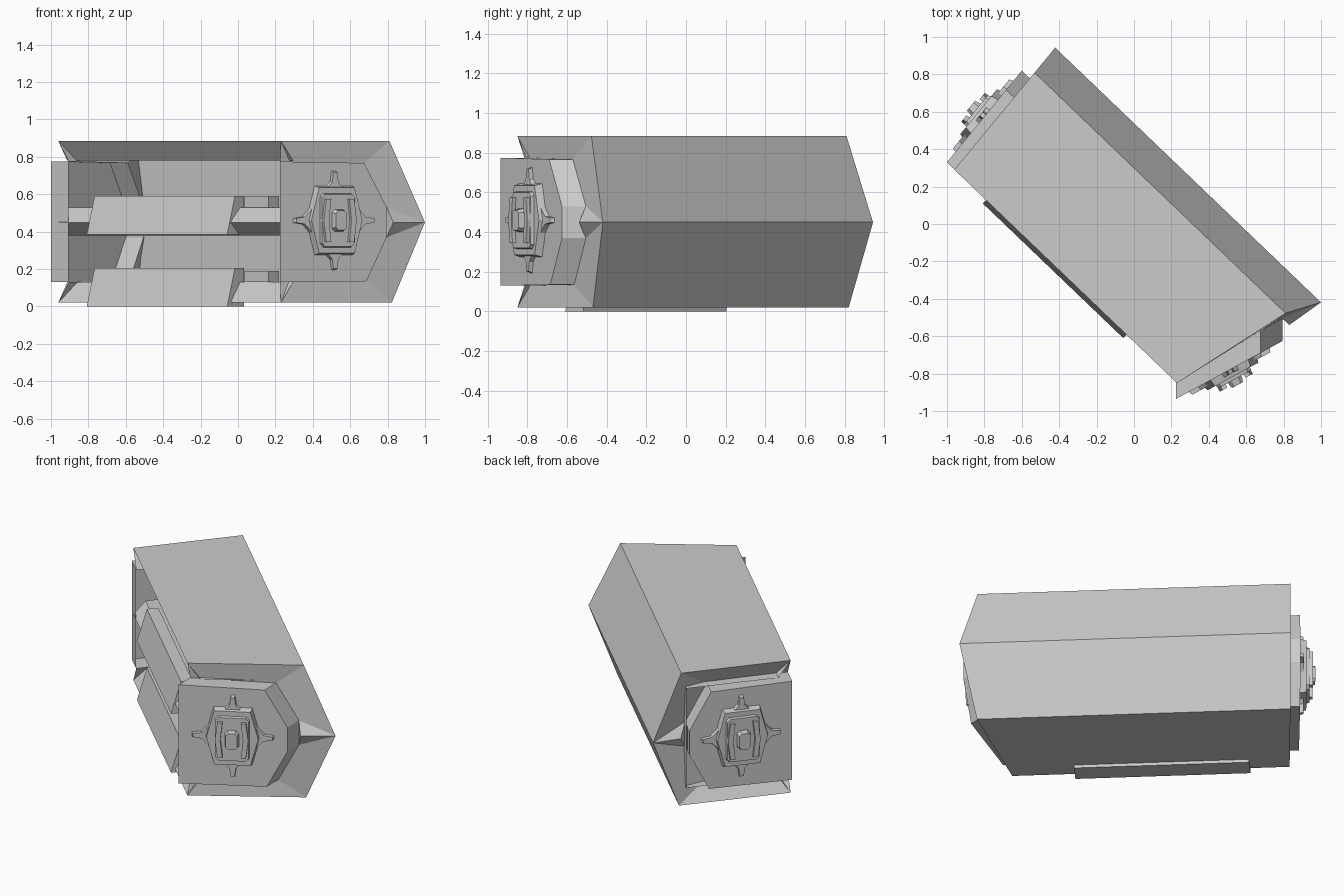
import bpy, bmesh
from mathutils import Vector

if "Cube" in bpy.data.objects:
    bpy.data.objects.remove(bpy.data.objects["Cube"])

# Local frame: u runs along the casing, v points to its closed back side
D, N = Vector((0.722, -0.692, 0)), Vector((0.692, 0.722, 0))
def world(u, v, z):
    return D * u + N * v + Vector((0, 0, z))

def u_left(v):
    return -0.928 - 0.073 * v
def u_right(v):
    return 0.863 + 0.24 * v + (0.055 if v > 0.3 else 0)

def make(name, verts, faces):
    bm = bmesh.new()
    vs = [bm.verts.new(p) for p in verts]
    for f in faces:
        bm.faces.new([vs[i] for i in f])
    bmesh.ops.recalc_face_normals(bm, faces=bm.faces[:])
    me = bpy.data.meshes.new(name)
    bm.to_mesh(me)
    bm.free()
    ob = bpy.data.objects.new(name, me)
    bpy.context.collection.objects.link(ob)
    return ob

def loft(name, a, b, cap_a=True, cap_b=True):
    n = len(a)
    faces = [(i, (i + 1) % n, n + (i + 1) % n, n + i) for i in range(n)]
    if cap_a:
        faces.append(tuple(range(n)))
    if cap_b:
        faces.append(tuple(range(n, 2 * n)))
    return make(name, list(a) + list(b), faces)

def bar(name, prof, ul, ur, caps=True):
    return loft(name, [world(ul(v), v, z) for v, z in prof],
                [world(ur(v), v, z) for v, z in prof], caps, caps)

# Casing: hollow hexagonal trough open at the front
bar("casing", [(-0.38, 0.78), (-0.455, 0.885), (0.216, 0.885), (0.389, 0.45),
               (0.23, 0.02), (-0.455, 0.02), (-0.38, 0.13), (0.185, 0.13),
               (0.185, 0.78)], u_left, u_right, False)

# Shelf with a wedge nose
bar("middle_shelf", [(-0.455, 0.45), (-0.38, 0.53), (0.18, 0.53), (0.18, 0.38),
                     (-0.38, 0.38)], u_left, u_right)

# Two drawers with small blocks beside them
for name, z0, zb in (("lower", 0.0, 0.13), ("upper", 0.385, 0.53)):
    prof = [(-0.48, z0), (-0.42, z0 + 0.205), (-0.35, z0 + 0.205), (-0.35, z0)]
    bar(name + "_drawer", prof, lambda v: -0.66, lambda v: 0.38)
    bar(name + "_block", [(-0.40, zb), (-0.40, zb + 0.06), (-0.32, zb + 0.06), (-0.32, zb)],
        lambda v: 0.43, lambda v: 0.61)

def hexagon(s, z, k):
    return [(-s, 0), (-k, z), (k, z), (s, 0), (k, -z), (-k, -z)]
def rect(s, z, c):
    return [(-s, z - c), (-s + c, z), (s - c, z), (s, z - c),
            (s, c - z), (s - c, -z), (c - s, -z), (-s, c - z)]

def end_cap(side, p, q, skirt, u_end):
    p, q, skirt = Vector(p), Vector(q), Vector(skirt)
    along = (q - p).normalized()
    L = (q - p).length
    out = Vector((along.y, -along.x, 0))
    if out.dot(skirt) > 0:
        out = -out
    def at(s, z, h):
        return p + along * s + out * h + Vector((0, 0, z))
    # Plate with a deep skirt
    prof = [(0, 0.775), (L * 0.79, 0.767), (L, 0.53), (L, 0.37), (L * 0.81, 0.135), (0, 0.13)]
    face = [at(s, z, 0) for s, z in prof]
    back = [f + skirt for f in face]
    loft(side + "_plate", face, back, True, False)
    # Bevelled rim from the casing to the skirt, with a pointed corner
    rim = [world(u_end(v), v, z) for v, z in
           ((-0.455, 0.885), (0.216, 0.885), (0.389, 0.45), (0.23, 0.02), (-0.455, 0.02))]
    ridge = (back[2] + back[3]) / 2 - skirt * 0.45 + along * 0.04
    make(side + "_rim", rim + back + [ridge],
         [(0, 1, 6, 5), (1, 2, 7, 6), (2, 11, 7), (2, 8, 11), (7, 11, 8),
          (2, 3, 9, 8), (3, 4, 10, 9)])
    # Stepped hub
    def layer(name, base, top, h0, h1):
        c = L / 2
        loft(side + "_" + name, [at(c + s, 0.46 + z, h0) for s, z in base],
             [at(c + s, 0.46 + z, h1) for s, z in top])
    quarter = [(0.012, 0.265), (0.02, 0.21), (0.055, 0.175)]
    star = []
    for a, b in ((1, 1), (1, -1), (-1, -1), (-1, 1)):
        corner = quarter + [(0.16, 0.05), (0.19, 0.02), (0.245, 0.012)]
        if a * b < 0:
            corner.reverse()
        star += [(a * s, b * z) for s, z in corner]
    layer("hub_points", star, [(s * 0.97, z * 0.97) for s, z in star], 0, 0.022)
    layer("hub_base", hexagon(0.165, 0.185, 0.115), hexagon(0.155, 0.175, 0.108), 0, 0.04)
    layer("hub_step", rect(0.105, 0.145, 0.02), rect(0.1, 0.14, 0.02), 0.035, 0.058)
    # Curved side grips around the centre button
    for k in (-1, 1):
        arc = [(0.055, 0.115), (0.085, 0.115), (0.1, 0), (0.085, -0.115),
               (0.055, -0.115), (0.068, 0)]
        arc = [(k * s, z) for s, z in arc]
        layer("hub_grip", arc, arc, 0.055, 0.078)
    layer("hub_button", rect(0.042, 0.06, 0.018), rect(0.034, 0.052, 0.015), 0.055, 0.092)

end_cap("right", (0.225, -0.935, 0), (0.795, -0.625, 0), (0, 0.12, 0), u_right)
end_cap("left", (-1.0, 0.33, 0), (-0.60, 0.82, 0), (0.095, -0.09, 0), u_left)
